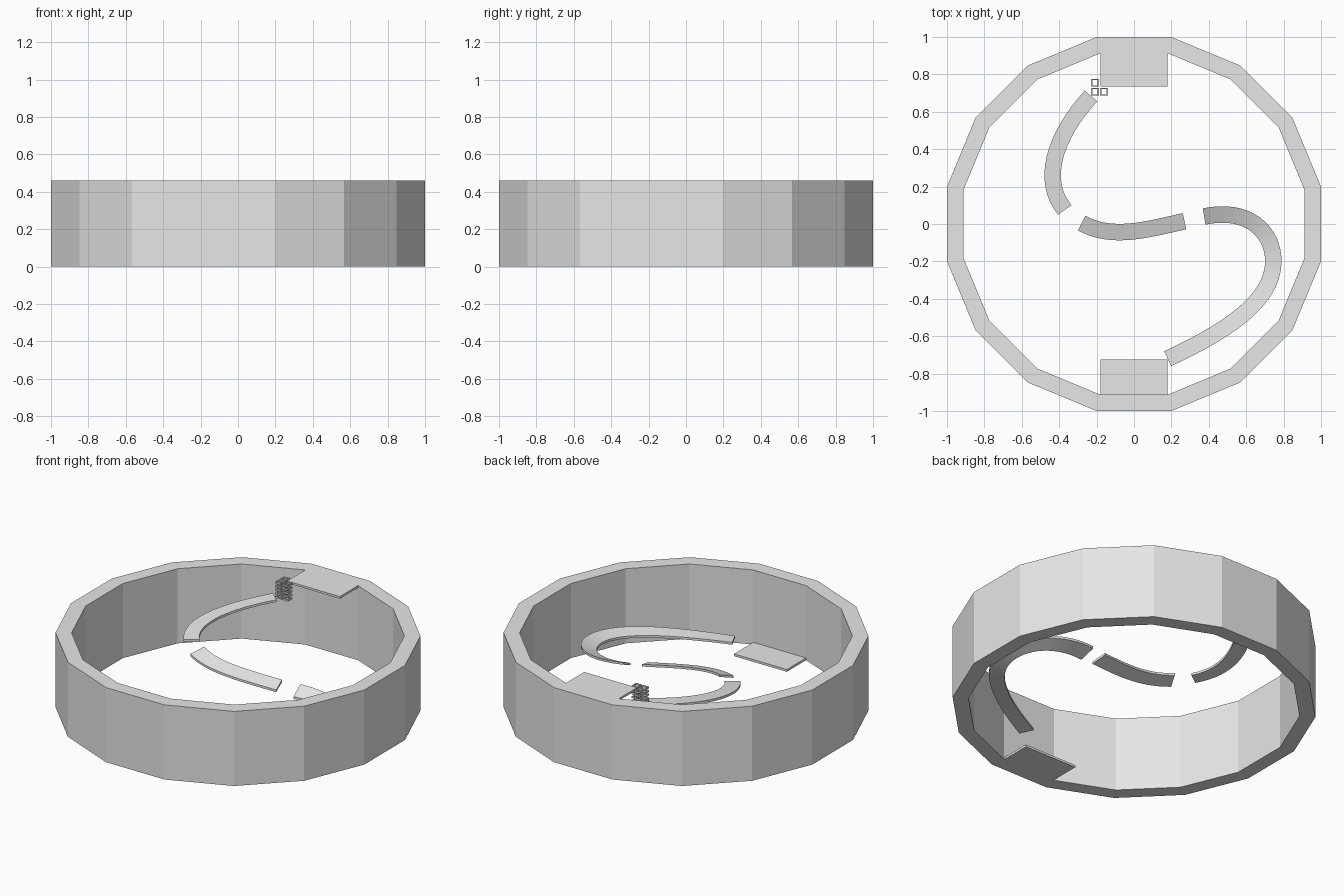
import bpy, bmesh, math
from mathutils import Vector
from mathutils.geometry import interpolate_bezier

if "Cube" in bpy.data.objects:
    bpy.data.objects.remove(bpy.data.objects["Cube"])

grey = bpy.data.materials.new("light_grey")
grey.diffuse_color = (0.8, 0.8, 0.8, 1)
grey.use_nodes = True
grey.node_tree.nodes["Principled BSDF"].inputs["Base Color"].default_value = grey.diffuse_color


def finish(name, bm):
    bmesh.ops.recalc_face_normals(bm, faces=bm.faces[:])
    me = bpy.data.meshes.new(name)
    bm.to_mesh(me)
    bm.free()
    me.materials.append(grey)
    ob = bpy.data.objects.new(name, me)
    bpy.context.collection.objects.link(ob)
    return ob


def tube(bm, outer, inner, sides, z0, z1, cx=0, cy=0):
    """Hollow prism; outer and inner are distances to the flat sides."""
    k = math.cos(math.pi / sides)
    rows = []
    for i in range(sides):
        a = (i + 0.5) * 2 * math.pi / sides
        rows.append([bm.verts.new((cx + r / k * math.cos(a), cy + r / k * math.sin(a), z))
                     for r, z in ((outer, z0), (outer, z1), (inner, z1), (inner, z0))])
    for i in range(sides):
        p, q = rows[i], rows[(i + 1) % sides]
        for j in range(4):
            n = (j + 1) % 4
            bm.faces.new((p[j], q[j], q[n], p[n]))


def platform(name, x, y0, y1, z0, z1):
    bm = bmesh.new()
    bmesh.ops.create_cube(bm, size=1)
    for v in bm.verts:
        v.co = (v.co.x * 2 * x, y0 if v.co.y < 0 else y1, z0 if v.co.z < 0 else z1)
    finish(name, bm)


def track(name, beziers, z0, z1, bank0, bank1, width=0.088, thick=0.014):
    """Sloping flat strip swept along curves; bank raises its left edge."""
    pts = []
    for b in beziers:
        seg = interpolate_bezier(*[Vector((x, y, 0)) for x, y in b], 17)
        pts += seg[1:] if pts else seg
    dist = [0]
    for p, q in zip(pts, pts[1:]):
        dist.append(dist[-1] + (q - p).length)
    bm = bmesh.new()
    rows = []
    for i, p in enumerate(pts):
        t = dist[i] / dist[-1]
        d = (pts[min(i + 1, len(pts) - 1)] - pts[max(i - 1, 0)]).normalized()
        left = Vector((-d.y, d.x, 0)) * width / 2
        left.z = (bank0 + (bank1 - bank0) * t) / 2
        mid = p + Vector((0, 0, z0 + (z1 - z0) * t))
        down = Vector((0, 0, -thick))
        rows.append([bm.verts.new(c) for c in
                     (mid + left, mid - left, mid - left + down, mid + left + down)])
    for p, q in zip(rows, rows[1:]):
        for j in range(4):
            n = (j + 1) % 4
            bm.faces.new((p[j], q[j], q[n], p[n]))
    bm.faces.new(rows[0])
    bm.faces.new(rows[-1])
    ob = finish(name, bm)
    bpy.context.view_layer.objects.active = ob
    ob.select_set(True)
    bpy.ops.object.shade_smooth_by_angle(angle=math.radians(30))
    ob.select_set(False)


# Sixteen-sided outer wall
bm = bmesh.new()
tube(bm, 1.0, 0.912, 16, 0, 0.46)
finish("outer_wall", bm)

# High start shelf and low finish shelf
platform("start_platform", 0.18, 0.735, 0.915, 0.447, 0.46)
platform("finish_platform", 0.18, -0.915, -0.725, 0, 0.014)

# Three descending track pieces
track("upper_track", [((-.23, .685), (-.43, .465), (-.498, .23), (-.37, .075))],
      0.37, 0.30, 0, 0)
track("middle_track", [((-.28, .005), (-.12, -.085), (.07, -.03), (.27, .015))],
      0.285, 0.215, 0.025, 0.025)
track("lower_track", [((.375, .04), (.61, .09), (.745, -.04), (.745, -.2)),
                      ((.745, -.2), (.745, -.42), (.47, -.585), (.18, -.72))],
      0.20, 0.107, -0.0 + 0.04, 0)

# Open square frames stacked at the corner of the start shelf
bm = bmesh.new()
for cx, cy in ((-.208, .755), (-.208, .707), (-.16, .707)):
    for level in range(5):
        z = 0.362 + level * 0.022
        tube(bm, 0.021, 0.014, 4, z, z + 0.01, cx, cy)
finish("stacked_frames", bm)
